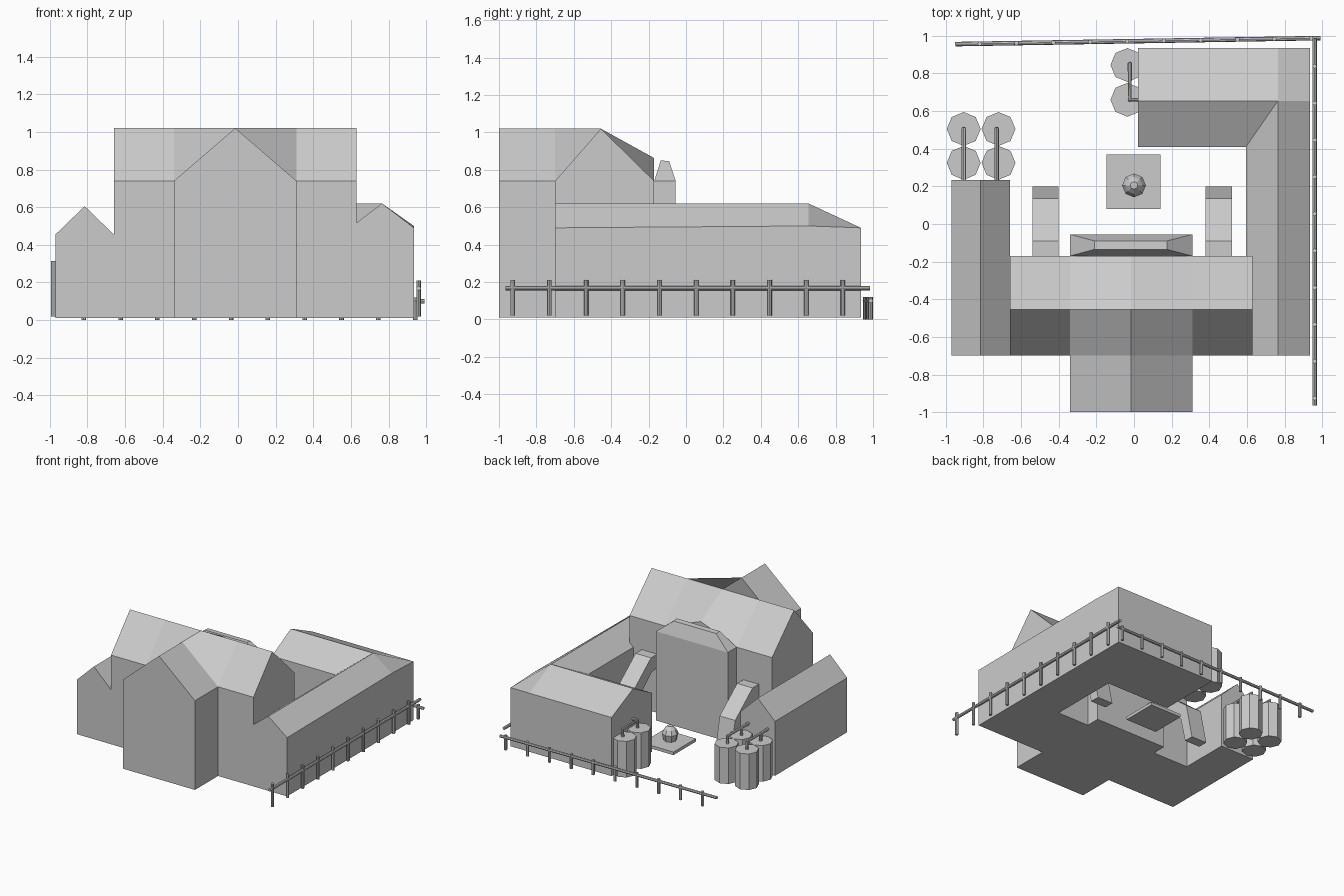
import bpy, bmesh, math
from mathutils import Vector

if "Cube" in bpy.data.objects:
    bpy.data.objects.remove(bpy.data.objects["Cube"])

BASE = 0.01


def make(name, verts, faces):
    me = bpy.data.meshes.new(name)
    bm = bmesh.new()
    vs = [bm.verts.new(v) for v in verts]
    for f in faces:
        bm.faces.new([vs[i] for i in f])
    bmesh.ops.recalc_face_normals(bm, faces=bm.faces)
    bm.to_mesh(me)
    bm.free()
    ob = bpy.data.objects.new(name, me)
    bpy.context.collection.objects.link(ob)
    return ob


def block(name, outline, inner, roof, base=BASE):
    """Building: eave outline dropped to the ground, closed by roof faces."""
    n, m = len(outline), len(outline) + len(inner)
    verts = outline + inner + [(x, y, base) for x, y, z in outline]
    walls = [(m + i, m + (i + 1) % n, (i + 1) % n, i) for i in range(n)]
    floor = tuple(m + i for i in reversed(range(n)))
    return make(name, verts, list(roof) + walls + [floor])


def lathe(name, x, y, profile, n=8):
    """Faceted round part from (radius, z) pairs."""
    verts = [(x + r * math.cos(2 * math.pi * k / n), y + r * math.sin(2 * math.pi * k / n), z)
             for r, z in profile for k in range(n)]
    faces = [(j * n + k, j * n + (k + 1) % n, (j + 1) * n + (k + 1) % n, (j + 1) * n + k)
             for j in range(len(profile) - 1) for k in range(n)]
    faces += [tuple(reversed(range(n))), tuple(range(len(verts) - n, len(verts)))]
    return make(name, verts, faces)


def tube(name, points, r=0.012):
    """Octagonal pipe along a path."""
    cu = bpy.data.curves.new(name, 'CURVE')
    cu.dimensions = '3D'
    cu.bevel_depth = r
    cu.bevel_resolution = 2
    cu.use_fill_caps = True
    sp = cu.splines.new('POLY')
    sp.points.add(len(points) - 1)
    for p, co in zip(sp.points, points):
        p.co = (*co, 1)
    ob = bpy.data.objects.new(name, cu)
    bpy.context.collection.objects.link(ob)
    sp.use_smooth = False
    return ob


# Main hall with the gabled front wing
E, R = 0.74, 1.02
block("main_hall",
      [(-.66, -.70, E), (-.34, -.70, E), (-.34, -1, E), (-.015, -1, R), (.31, -1, E),
       (.31, -.70, E), (.63, -.70, E), (.63, -.455, R), (.63, -.17, E), (.31, -.17, E),
       (-.015, -.17, .863), (-.34, -.17, E), (-.66, -.17, E), (-.66, -.455, R)],
      [(-.015, -.70, R), (-.34, -.455, R), (-.015, -.455, R), (.31, -.455, R)],
      [(0, 1, 15, 13), (2, 3, 14, 1), (3, 4, 5, 14), (14, 16, 15, 1), (14, 5, 17, 16),
       (5, 6, 7, 17), (17, 7, 8, 9), (16, 17, 9, 10), (16, 10, 11, 15), (13, 15, 11, 12)])

# Bay on the courtyard side
block("rear_bay",
      [(-.34, -.17, E), (.31, -.17, E), (.31, -.055, E), (-.34, -.055, E)],
      [(-.21, -.135, .85), (.175, -.135, .85), (.175, -.09, .847), (-.21, -.09, .847)],
      [(0, 1, 5, 4), (1, 2, 6, 5), (2, 3, 7, 6), (3, 0, 4, 7), (4, 5, 6, 7)])

# Left wing
block("left_wing",
      [(-.97, -.70, .455), (-.815, -.70, .605), (-.66, -.70, .455),
       (-.66, .235, .455), (-.815, .235, .605), (-.97, .235, .455)],
      [], [(0, 1, 4, 5), (1, 2, 3, 4)])

# L-shaped right and back wing
block("right_wing",
      [(.595, -.70, .49), (.765, -.70, .62), (.935, -.70, .49), (.935, .655, .50),
       (.935, .935, .49), (.765, .935, .49), (.02, .935, .49), (.02, .655, .62),
       (.02, .41, .49), (.595, .41, .49)],
      [(.765, .655, .62)],
      [(0, 1, 10, 9), (1, 2, 3, 10), (10, 3, 4, 5), (10, 5, 6, 7), (9, 10, 7, 8)])

# Bent buttresses in the courtyard
prof = [(-.17, .49), (-.09, .49), (.135, .31), (.20, BASE),
        (.12, BASE), (.07, .22), (-.10, .37), (-.17, .38)]
for side, x0 in (("left", -.54), ("right", .38)):
    n = len(prof)
    verts = [(x, y, z) for x in (x0, x0 + .14) for y, z in prof]
    faces = [(i, (i + 1) % n, n + (i + 1) % n, n + i) for i in range(n)]
    faces += [tuple(range(n)), tuple(range(2 * n - 1, n - 1, -1))]
    make(side + "_buttress", verts, faces)

# Courtyard plinth and faceted ornament
block("plinth", [(-.145, .08, .035), (.14, .08, .035), (.14, .37, .035), (-.145, .37, .035)],
      [], [(0, 1, 2, 3)])
lathe("ornament", 0, .205, [(.048, .03), (.063, .09), (.045, .125), (.02, .15)])

# Storage tanks
for i, (x, y) in enumerate([(-.905, .505), (-.905, .325), (-.72, .505), (-.72, .325),
                            (-.035, .845), (-.035, .66)]):
    lathe(f"tank_{i + 1}", x, y, [(.09, .02), (.09, .315)])

# Pipes from tanks to buildings
for i, x in enumerate((-.905, -.73)):
    tube(f"pipe_{i + 1}", [(x, .505, .31), (x, .505, .375), (x, .22, .375)])
    tube(f"pipe_drop_{i + 1}", [(x, .325, .31), (x, .325, .375)])
tube("back_pipe", [(-.022, .85, .31), (-.022, .85, .375), (-.022, .66, .375), (.04, .66, .375)])
tube("back_pipe_drop", [(-.022, .66, .31), (-.022, .66, .375)])


def fence(name, a, b, first, last, count, z0, z1, zr):
    """Rail from a to b with evenly spaced posts between two fractions."""
    a, b = Vector((*a, zr)), Vector((*b, zr))
    tube(name + "_rail", [a, b])
    for i in range(count):
        p = a.lerp(b, first + (last - first) * i / (count - 1))
        tube(f"{name}_post_{i + 1}", [(p.x, p.y, z0), (p.x, p.y, z1)])


# Fences along the right and back edges
fence("right_fence", (.96, -.965), (.96, .985), .02, .925, 10, .02, .21, .168)
fence("back_fence", (-.95, .956), (.99, .988), .067, .975, 10, 0, .12, .10)
